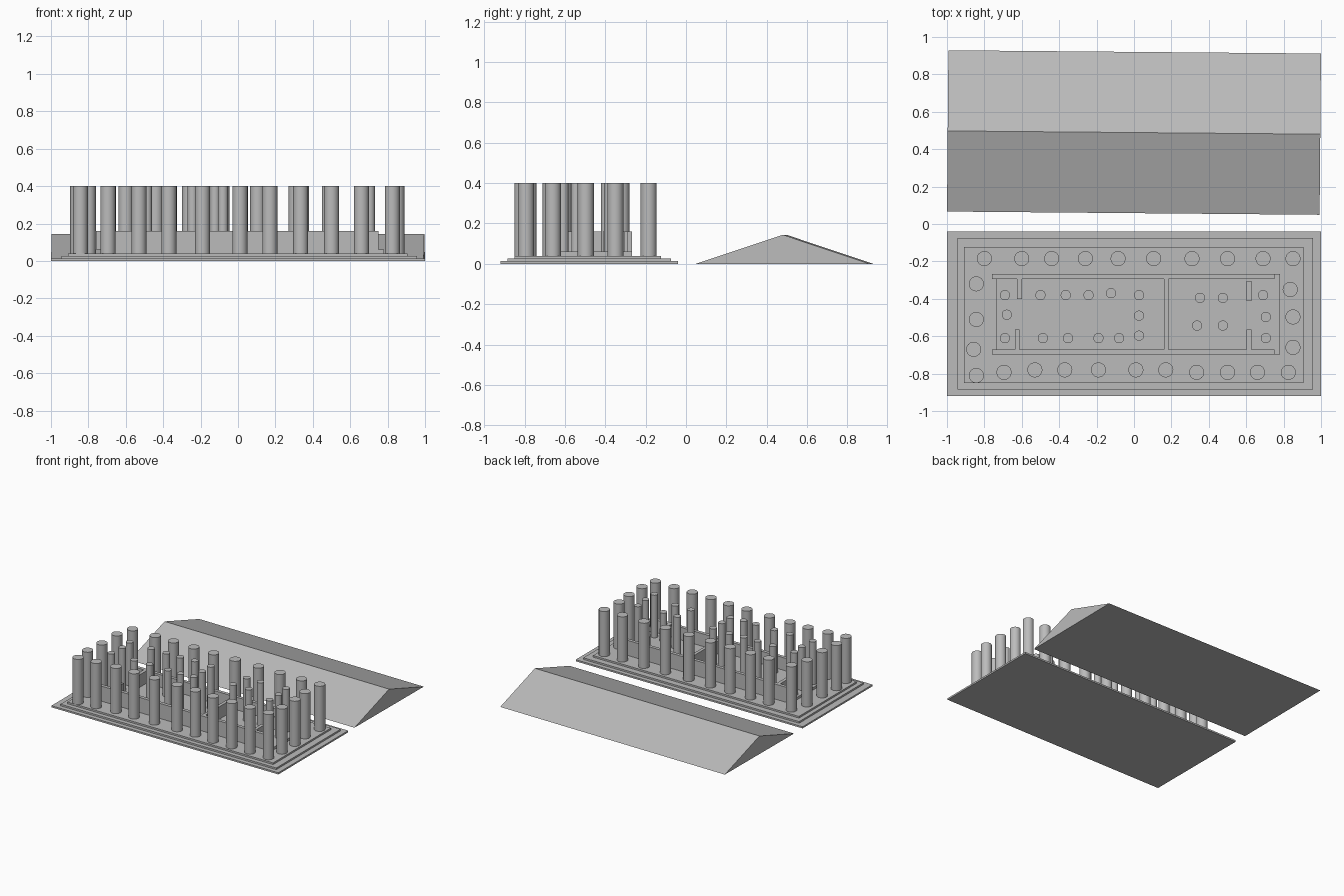
import bpy
import bmesh
import math
from mathutils import Matrix, Vector

default = bpy.data.objects.get("Cube")
if default:
    bpy.data.objects.remove(default, do_unlink=True)

# One plain stone colour
stone = bpy.data.materials.new("grey stone")
stone.use_nodes = True
GREY = (0.5, 0.5, 0.5, 1)
stone.diffuse_color = GREY
stone.node_tree.nodes["Principled BSDF"].inputs["Base Color"].default_value = GREY


def finish(name, bm):
    bmesh.ops.recalc_face_normals(bm, faces=bm.faces)
    mesh = bpy.data.meshes.new(name)
    bm.to_mesh(mesh)
    bm.free()
    mesh.materials.append(stone)
    obj = bpy.data.objects.new(name, mesh)
    bpy.context.collection.objects.link(obj)
    return obj


def box(name, x, y, z):
    """Box from its (min, max) range on each axis."""
    spans = (x, y, z)
    size = Vector([hi - lo for lo, hi in spans])
    middle = Vector([(hi + lo) / 2 for lo, hi in spans])
    bm = bmesh.new()
    bmesh.ops.create_cube(bm, size=1, matrix=Matrix.Translation(middle) @ Matrix.Diagonal(size).to_4x4())
    return finish(name, bm)


def column(name, x, y, radius, bottom, top=0.4):
    bm = bmesh.new()
    bmesh.ops.create_cone(bm, cap_ends=True, segments=32, radius1=radius, radius2=radius, depth=top - bottom,
                          matrix=Matrix.Translation((x, y, (top + bottom) / 2)))
    obj = finish(name, bm)
    bpy.ops.object.select_all(action="DESELECT")
    obj.select_set(True)
    bpy.context.view_layer.objects.active = obj
    bpy.ops.object.shade_smooth_by_angle(angle=math.radians(40))


# Stepped base
STEP = 0.0133
box("lower_step", (-1, 1), (-0.92, -0.04), (0, STEP))
box("middle_step", (-0.945, 0.957), (-0.885, -0.075), (STEP, 2 * STEP))
box("upper_step", (-0.91, 0.905), (-0.85, -0.123), (2 * STEP, 0.04))

# Inner chamber: platform, long walls, cross wall and door stubs
FLOOR = 0.06
WALL = (FLOOR, 0.16)
box("chamber_platform", (-0.735, 0.78), (-0.697, -0.267), (0.04, FLOOR))
box("front_wall", (-0.76, 0.752), (-0.697, -0.67), WALL)
box("back_wall", (-0.76, 0.752), (-0.293, -0.267), WALL)
box("cross_wall", (0.16, 0.184), (-0.67, -0.293), WALL)
box("left_back_stub", (0.602, 0.628), (-0.412, -0.305), WALL)
box("left_front_stub", (0.602, 0.628), (-0.67, -0.564), WALL)
box("right_back_stub", (-0.626, -0.6), (-0.4, -0.293), WALL)
box("right_front_stub", (-0.637, -0.612), (-0.67, -0.564), WALL)

# Outer colonnade: long rows share a y, short rows share an x
outer = [(x, -0.185) for x in (-0.8, -0.6, -0.44, -0.26, -0.085, 0.105, 0.31, 0.5, 0.69, 0.85)]
outer += [(x, -0.78) for x in (-0.53, -0.37, -0.19, 0.01, 0.17)]
outer += [(x, -0.793) for x in (-0.695, 0.335, 0.5, 0.66, 0.825)]
outer += [(-0.843, y) for y in (-0.32, -0.51, -0.81)]
outer += [(-0.857, -0.67), (0.835, -0.35), (0.85, -0.497), (0.85, -0.66)]
for i, (x, y) in enumerate(outer):
    column(f"outer_column_{i + 1}", x, y, 0.04, 0.04)

# Thinner columns inside the chamber and its porches
inner = [(x, -0.38) for x in (-0.69, -0.5, -0.365, -0.243, 0.027, 0.69)]
inner += [(x, -0.61) for x in (-0.69, -0.487, -0.353, -0.19, -0.08, 0.705)]
inner += [(-0.68, -0.485), (-0.123, -0.37), (0.027, -0.49), (0.027, -0.597), (0.705, -0.497)]
inner += [(0.353, -0.395), (0.475, -0.395), (0.337, -0.543), (0.475, -0.543)]
for i, (x, y) in enumerate(inner):
    column(f"inner_column_{i + 1}", x, y, 0.027, FLOOR)

# Gabled roof lying on the ground behind, turned very slightly
bm = bmesh.new()
gable = [bm.verts.new((-0.996, y, z)) for y, z in ((-0.431, 0), (0.431, 0), (0, 0.144))]
face = bm.faces.new(gable)
extruded = bmesh.ops.extrude_face_region(bm, geom=[face], use_keep_orig=True)["geom"]
bmesh.ops.translate(bm, vec=(1.992, 0, 0), verts=[v for v in extruded if isinstance(v, bmesh.types.BMVert)])
roof = finish("roof", bm)
roof.location = (0, 0.489, 0)
roof.rotation_euler.z = math.radians(-0.5)
